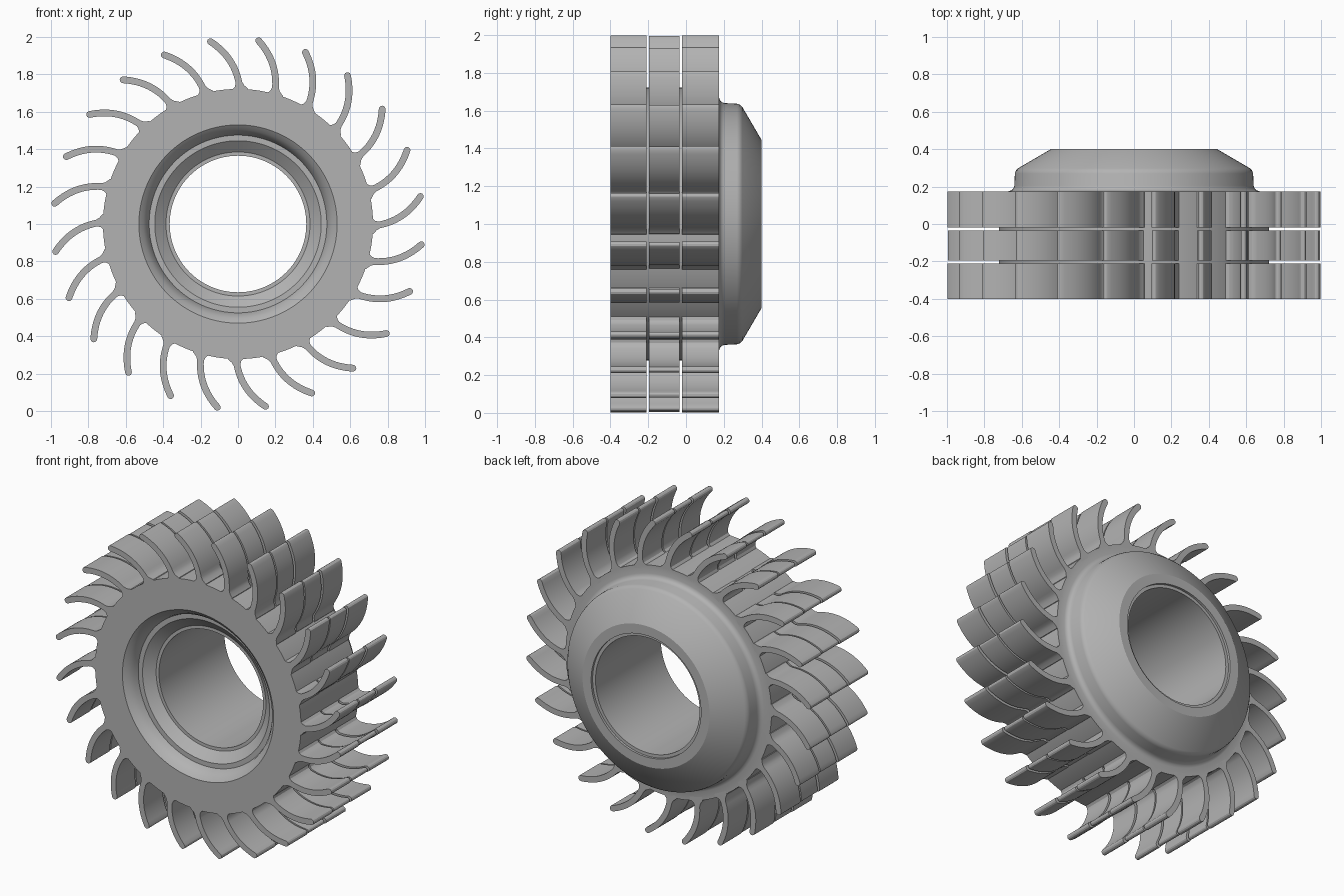
import bpy
import bmesh
import math
from mathutils import Vector, Matrix

cube = bpy.data.objects.get("Cube")
if cube:
    bpy.data.objects.remove(cube, do_unlink=True)

BLADES = 24
CENTRE = Vector((0, 0, 1))

metal = bpy.data.materials.new("plain_grey_metal")
metal.use_nodes = True
GREY = (0.45, 0.45, 0.45, 1)
metal.diffuse_color = GREY
metal.node_tree.nodes["Principled BSDF"].inputs["Base Color"].default_value = GREY


def finish(bm, name):
    """Turn a bmesh into a smooth shaded object centred on the wheel axis."""
    bmesh.ops.recalc_face_normals(bm, faces=bm.faces)
    mesh = bpy.data.meshes.new(name)
    bm.to_mesh(mesh)
    bm.free()
    mesh.materials.append(metal)
    obj = bpy.data.objects.new(name, mesh)
    obj.location = CENTRE
    bpy.context.collection.objects.link(obj)
    bpy.ops.object.select_all(action='DESELECT')
    obj.select_set(True)
    bpy.context.view_layer.objects.active = obj
    bpy.ops.object.shade_smooth_by_angle(angle=math.radians(28))
    return obj


def lathe(name, profile, steps=144):
    """Revolve a closed (radius, y) profile around the y axis."""
    bm = bmesh.new()
    verts = [bm.verts.new((r, y, 0)) for r, y in profile]
    edges = [bm.edges.new((a, b)) for a, b in zip(verts, verts[1:] + verts[:1])]
    bmesh.ops.spin(bm, geom=verts + edges, cent=(0, 0, 0), axis=(0, 1, 0),
                   angle=math.tau, steps=steps, use_duplicate=False)
    bmesh.ops.remove_doubles(bm, verts=bm.verts, dist=1e-4)
    return finish(bm, name)


def blade_outline(half, samples=18):
    """Curved blade section in x/z: flared root, rounded tip."""
    root, bend, tip = Vector((0.012, 0.70)), Vector((0.002, 0.877)), Vector((-0.147, 0.975))
    left, right = [], []
    for i in range(samples + 1):
        t = i / samples
        p = root * (1 - t) ** 2 + bend * 2 * t * (1 - t) + tip * t * t
        d = ((bend - root) * (1 - t) + (tip - bend) * t).normalized()
        n = Vector((-d.y, d.x))
        flare = 0.028 * max(0, 1 - max(0, p.length - 0.718) / 0.04) ** 2
        left.append(p + n * (half + flare))
        right.append(p - n * (half + flare))
    cap = []
    for k in range(1, 6):
        a = math.pi * k / 6
        cap.append(tip + n * half * math.cos(a) + d * half * math.sin(a))
    return left + cap + right[::-1]


def blade_row(name, front, back, half):
    """A full ring of extruded blades."""
    bm = bmesh.new()
    outline = blade_outline(half)
    for i in range(BLADES):
        turn = Matrix.Rotation(math.tau * i / BLADES, 3, 'Y')
        verts = [bm.verts.new(turn @ Vector((p.x, front, p.y))) for p in outline]
        face = bm.faces.new(verts)
        new = bmesh.ops.extrude_face_region(bm, geom=[face])["geom"]
        moved = [v for v in new if isinstance(v, bmesh.types.BMVert)]
        bmesh.ops.translate(bm, verts=moved, vec=(0, back - front, 0))
    return finish(bm, name)


# Hub with stepped front recess, bore and rounded conical rear cowl
lathe("hub_and_rear_cowl", [
    (0.53, -0.40), (0.722, -0.40), (0.722, 0.175),
    (0.67, 0.175), (0.655, 0.18), (0.645, 0.19), (0.64, 0.205),
    (0.637, 0.27), (0.632, 0.285), (0.62, 0.298),
    (0.445, 0.40), (0.385, 0.40), (0.385, 0.385), (0.365, 0.385),
    (0.365, -0.27), (0.385, -0.27), (0.445, -0.32), (0.475, -0.32),
    (0.485, -0.35), (0.505, -0.38),
])

# Three rows of curved blades, the middle one slightly thinner
blade_row("front_blade_row", -0.40, -0.21, 0.018)
blade_row("middle_blade_row", -0.195, -0.035, 0.015)
blade_row("rear_blade_row", -0.02, 0.175, 0.018)
